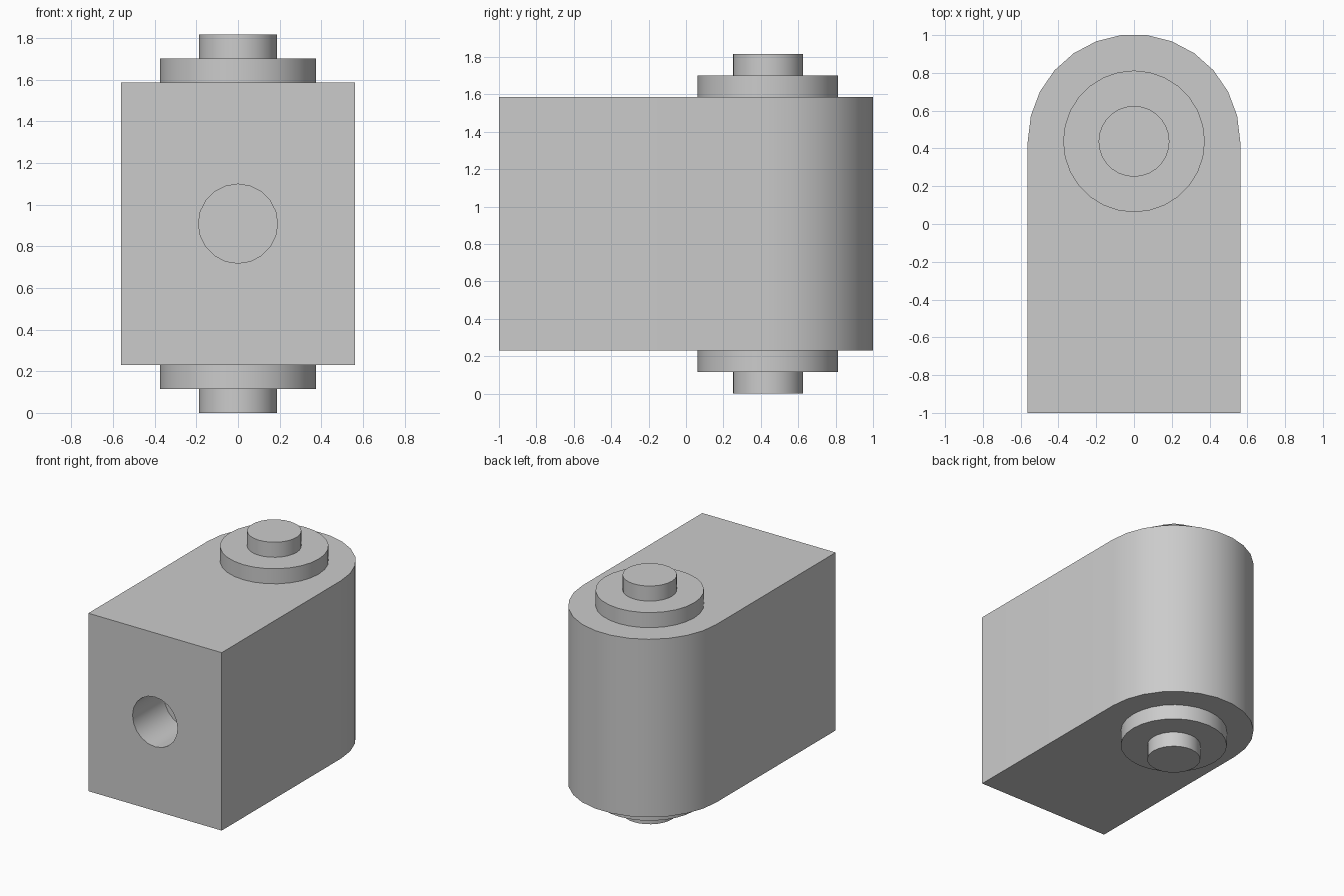
import bpy, bmesh, math

if "Cube" in bpy.data.objects:
    bpy.data.objects.remove(bpy.data.objects["Cube"], do_unlink=True)

HALF_WIDTH = 0.5625
PIVOT_Y = 1 - HALF_WIDTH
BOTTOM, TOP = 0.23, 1.587
STEP = 0.115

grey = bpy.data.materials.new("plain grey")
grey.use_nodes = True
colour = (0.6, 0.6, 0.6, 1)
grey.diffuse_color = colour
grey.node_tree.nodes["Principled BSDF"].inputs["Base Color"].default_value = colour


def select_only(obj):
    bpy.ops.object.select_all(action="DESELECT")
    obj.select_set(True)
    bpy.context.view_layer.objects.active = obj


def finish(obj):
    obj.data.materials.clear()
    obj.data.materials.append(grey)
    select_only(obj)
    bpy.ops.object.shade_smooth_by_angle(angle=math.radians(35))


def cylinder(name, radius, z0, z1, sides=28):
    bpy.ops.mesh.primitive_cylinder_add(
        vertices=sides, radius=radius, depth=z1 - z0,
        location=(0, PIVOT_Y, (z0 + z1) / 2))
    obj = bpy.context.object
    obj.name = name
    finish(obj)
    return obj


# Body: square front and rounded back, extruded upwards
ARC_STEPS = 13
outline = [(-HALF_WIDTH, -1), (HALF_WIDTH, -1)]
for i in range(ARC_STEPS + 1):
    a = math.pi * i / ARC_STEPS
    outline.append((HALF_WIDTH * math.cos(a), PIVOT_Y + HALF_WIDTH * math.sin(a)))
# Let the flat back facet reach the full length
reach = max(y for x, y in outline) - PIVOT_Y
outline = [(x, PIVOT_Y + (y - PIVOT_Y) * HALF_WIDTH / reach) if y > PIVOT_Y else (x, y)
           for x, y in outline]

bm = bmesh.new()
base = bm.faces.new([bm.verts.new((x, y, BOTTOM)) for x, y in outline])
extruded = bmesh.ops.extrude_face_region(bm, geom=[base], use_keep_orig=True)
for v in extruded["geom"]:
    if isinstance(v, bmesh.types.BMVert):
        v.co.z = TOP
bmesh.ops.recalc_face_normals(bm, faces=bm.faces)
mesh = bpy.data.meshes.new("body")
bm.to_mesh(mesh)
bm.free()
body = bpy.data.objects.new("body", mesh)
bpy.context.collection.objects.link(body)

# Blind hole in the middle of the front face
HOLE_DEPTH = 0.38
bpy.ops.mesh.primitive_cylinder_add(
    vertices=20, radius=0.19, depth=2 * HOLE_DEPTH,
    location=(0, -1, (BOTTOM + TOP) / 2), rotation=(math.pi / 2, 0, 0))
cutter = bpy.context.object
cutter.name = "hole_cutter"
cutter.hide_render = True
cut = body.modifiers.new("front hole", "BOOLEAN")
cut.operation = "DIFFERENCE"
cut.solver = "EXACT"
cut.object = cutter
select_only(body)
bpy.ops.object.modifier_apply(modifier=cut.name)
bpy.data.objects.remove(cutter, do_unlink=True)
finish(body)

# Collars and pivot pins above and below
cylinder("lower_collar", 0.375, BOTTOM - STEP, BOTTOM)
cylinder("lower_pin", 0.1875, 0, BOTTOM - STEP)
cylinder("upper_collar", 0.375, TOP, TOP + STEP)
cylinder("upper_pin", 0.1875, TOP + STEP, TOP + 2 * STEP)
